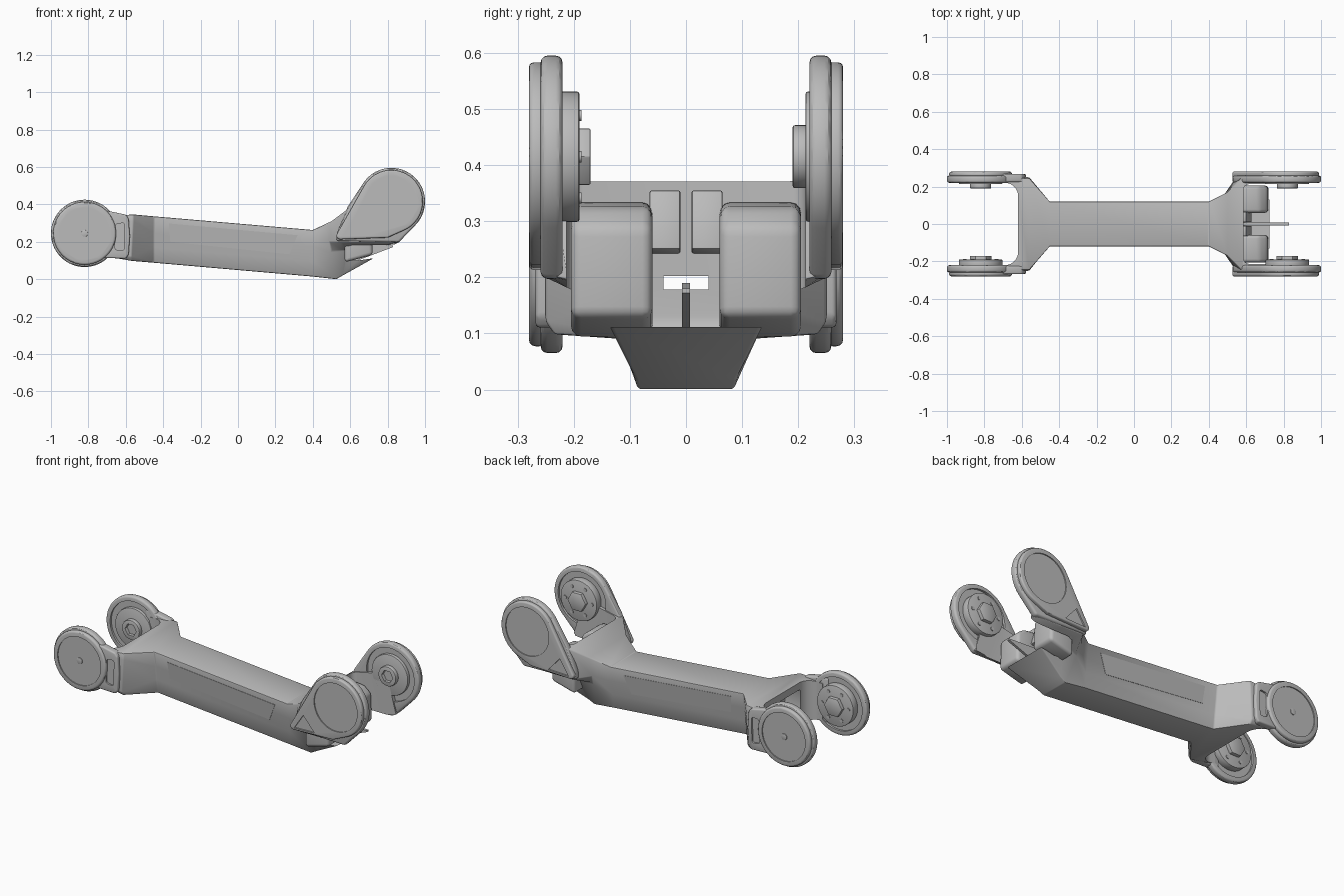
import bpy, bmesh, math
from mathutils import Vector
from mathutils.geometry import convex_hull_2d

if "Cube" in bpy.data.objects:
    bpy.data.objects.remove(bpy.data.objects["Cube"])

metal = bpy.data.materials.new("satin grey")
metal.use_nodes = True
metal.diffuse_color = (0.5, 0.5, 0.5, 1)
metal.node_tree.nodes["Principled BSDF"].inputs["Base Color"].default_value = (0.5, 0.5, 0.5, 1)


def apply_mod(ob, mod):
    bpy.context.view_layer.objects.active = ob
    bpy.ops.object.modifier_apply(modifier=mod.name)


def finish(name, bm, bevel=0.0, segs=2, angle=30):
    """Turn a bmesh into a named, bevelled object."""
    bmesh.ops.recalc_face_normals(bm, faces=bm.faces)
    me = bpy.data.meshes.new(name)
    bm.to_mesh(me)
    bm.free()
    ob = bpy.data.objects.new(name, me)
    bpy.context.collection.objects.link(ob)
    me.materials.append(metal)
    if bevel:
        m = ob.modifiers.new("bevel", 'BEVEL')
        m.width, m.segments, m.limit_method = bevel, segs, 'ANGLE'
        m.angle_limit = math.radians(angle)
        apply_mod(ob, m)
    return ob


def circle(cx, cz, r, n=64):
    return [(cx + r * math.cos(2 * math.pi * i / n), cz + r * math.sin(2 * math.pi * i / n)) for i in range(n)]


def prism(name, pts, a, b, bevel=0.0, segs=2, axis='Y'):
    """Convex outline in XZ (or XY) extruded from a to b."""
    pts = [pts[i] for i in convex_hull_2d([Vector(p) for p in pts])]
    place = (lambda p, t: (p[0], t, p[1])) if axis == 'Y' else (lambda p, t: (p[0], p[1], t))
    bm = bmesh.new()
    lo = [bm.verts.new(place(p, a)) for p in pts]
    hi = [bm.verts.new(place(p, b)) for p in pts]
    bm.faces.new(lo)
    bm.faces.new(hi[::-1])
    n = len(pts)
    for i in range(n):
        bm.faces.new((lo[i], lo[(i + 1) % n], hi[(i + 1) % n], hi[i]))
    return finish(name, bm, bevel, segs)


def cut(ob, cutter):
    cutter.hide_render = True
    m = ob.modifiers.new("cut", 'BOOLEAN')
    m.operation, m.solver, m.object = 'DIFFERENCE', 'EXACT', cutter
    apply_mod(ob, m)
    bpy.data.objects.remove(cutter)


def box_pts(x0, x1, z0, z1):
    return [(x0, z0), (x1, z0), (x1, z1), (x0, z1)]


# Body: stations along x, each a half section of four (x, y, z) points, bottom to top
stations = [
    [(-.72, .235, .125), (-.72, .25, .145), (-.72, .25, .30), (-.72, .25, .335)],
    [(-.57, .235, .098), (-.57, .25, .12), (-.56, .25, .31), (-.56, .245, .346)],
    [(-.45, .09, .088), (-.45, .10, .17), (-.45, .11, .25), (-.45, .12, .336)],
    [(.40, .09, .014), (.40, .10, .096), (.40, .11, .178), (.40, .12, .263)],
    [(.525, .085, .0), (.50, .14, .15), (.49, .165, .20), (.50, .17, .31)],
    [(.56, .09, .02), (.56, .155, .155), (.545, .25, .20), (.58, .25, .37)],
    [(.79, .15, .148), (.79, .16, .155), (.79, .25, .20), (.72, .25, .40)],
    [(.845, .12, .178), (.85, .16, .182), (.87, .25, .205), (.80, .25, .42)],
]
bm = bmesh.new()
loops = [[bm.verts.new(p) for p in s] + [bm.verts.new((x, -y, z)) for x, y, z in reversed(s)] for s in stations]
for p, q in zip(loops, loops[1:]):
    for i in range(8):
        j = (i + 1) % 8
        bm.faces.new((p[i], p[j], q[j], q[i]))
bm.faces.new(loops[0])
bm.faces.new(loops[-1][::-1])
body = finish("link_body", bm, 0.006)

# Fork openings, hollow mouth and through passage
fork = circle(-.69, .15, .07) + circle(-.69, -.15, .07) + [(-1.2, .22), (-1.2, -.22)]
cut(body, prism("left_fork_cutter", fork, -.2, .7, axis='Z'))
well = [(.585, .10), (.64, .10), (.85, .177), (1.2, .177), (1.2, .8), (.585, .8)]
cut(body, prism("right_fork_cutter", well, -.213, .213, .03, 4))
cut(body, prism("left_mouth_cutter", box_pts(-.68, -.52, .15, .30), -.16, .16, .012))
cut(body, prism("passage_cutter", box_pts(-.8, .8, .178, .202), -.04, .04))

# Fittings inside the right fork
for side, s in (("left", 1), ("right", -1)):
    prism(side + "_inner_block", [(.57, .09), (.72, .13), (.715, .29), (.67, .325), (.57, .335)],
          s * .06, s * .205, .018, 3)
    prism(side + "_gusset", [(.57, .24), (.63, .25), (.60, .355), (.57, .355)], s * .01, s * .065, .004)
prism("floor_rib", [(.58, .10), (.64, .10), (.83, .172), (.83, .18), (.58, .19)], -.007, .007)


# Side panels on the beam
def beam_y(x, z):
    zb = .014 - (x - .40) * .087
    return .09 + .03 * (z - zb) / .249


panel = [(-.37, .298), (-.362, .20), (.275, .133), (.318, .235)]
for side, s in (("left", 1), ("right", -1)):
    bm = bmesh.new()
    rings = [[bm.verts.new((x, s * (beam_y(x, z) + d), z)) for x, z in panel] for d in (-.004, .002)]
    bm.faces.new(rings[0])
    bm.faces.new(rings[1])
    for i in range(4):
        j = (i + 1) % 4
        bm.faces.new((rings[0][i], rings[0][j], rings[1][j], rings[1][i]))
    finish(side + "_beam_panel", bm)

# Joint plates, caps and hubs at both ends
LX, LZ, RX, RZ = -.82, .245, .82, .415
for side, s in (("left", 1), ("right", -1)):
    for end, cx, cz in (("lower", LX, LZ), ("upper", RX, RZ)):
        name = f"{end}_{side}_"
        tail, cap_tail = [], []
        if end == "upper":
            tail = [(.585, .385), (.53, .25), (.525, .205), (.86, .197)]
            cap_tail = [(.525, .235), (.53, .218), (.545, .213), (.80, .222)]
        plate = prism(name + "joint_plate", circle(cx, cz, .18) + tail, s * .22, s * .259, .012, 3)
        cut(plate, prism("recess", circle(cx, cz, .152), s * .2, s * .232))

        # Outer cap with a shallow dished face
        cap = prism(name + "outer_cap", circle(cx, cz, .168) + cap_tail, s * .25, s * .28, .012, 3)
        cut(cap, prism("dish", circle(cx, cz, .138), s * .274, s * .3))
        if end == "upper":
            cut(cap, prism("triangle", [(.555, .228), (.612, .315), (.645, .27), (.685, .232)],
                           s * .272, s * .3))
        else:
            prism(name + "centre_bolt", circle(cx, cz, .018, 24), s * .27, s * .278, .002)
            # Neck plate joining the disc to the body, with a slot
            neck = prism(name + "neck", [(-.75, .37), (-.68, .362), (-.60, .345), (-.585, .325), (-.578, .23),
                                         (-.585, .13), (-.60, .11), (-.68, .115), (-.75, .115)],
                         s * .225, s * .268, .008, 3)
            slot = circle(-.642, .285, .012, 16) + circle(-.618, .288, .012, 16) \
                + circle(-.645, .168, .012, 16) + circle(-.621, .165, .012, 16)
            cut(neck, prism("slot", slot, s * .258, s * .3))

        # Inner hub: bolted flange with a hex boss on one side, open collar on the other
        if s < 0:
            prism(name + "hub_flange", circle(cx, cz, .116), -.235, -.19, .004)
            prism(name + "hex_boss", circle(cx, cz, .058, 6), -.2, -.17, .003)
            for k, (bx, bz) in enumerate(circle(cx, cz, .085, 6)):
                prism(f"{name}bolt_{k + 1}", circle(bx, bz, .01, 16), -.195, -.186)
        else:
            prism(name + "hub_disc", circle(cx, cz, .116), .235, .213, .004)
            collar = prism(name + "hub_collar", circle(cx, cz, .056), .22, .19, .004)
            cut(collar, prism("socket", circle(cx, cz, .036, 6), .17, .21))

# Smooth shading with sharp edges kept
for ob in bpy.context.scene.objects:
    if ob.type == 'MESH':
        bpy.ops.object.select_all(action='DESELECT')
        ob.select_set(True)
        bpy.context.view_layer.objects.active = ob
        bpy.ops.object.shade_smooth_by_angle(angle=math.radians(30))
